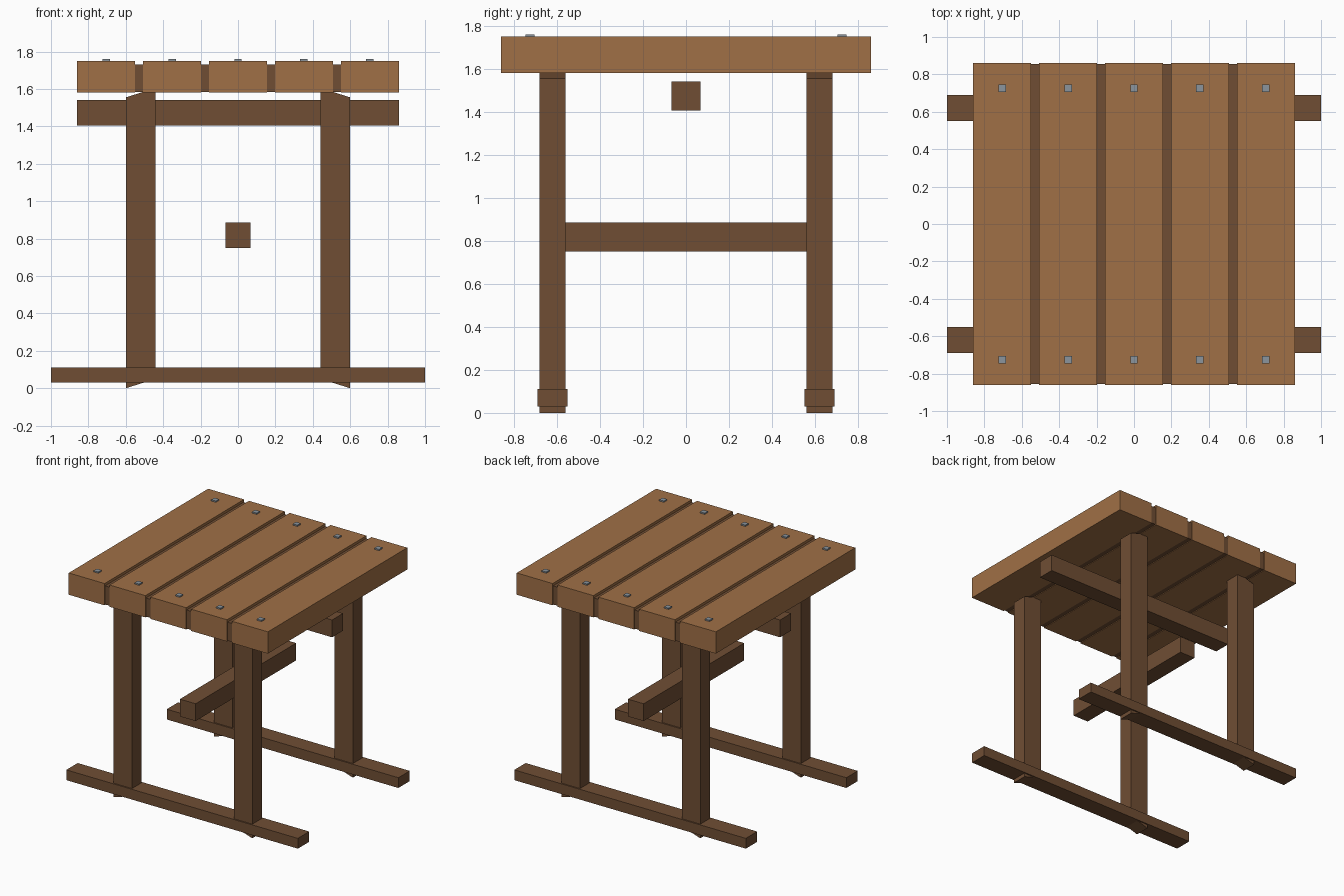
import bpy
import bmesh
from mathutils import Vector

cube = bpy.data.objects.get("Cube")
if cube:
    bpy.data.objects.remove(cube, do_unlink=True)


def material(name, rgb):
    mat = bpy.data.materials.new(name)
    mat.use_nodes = True
    mat.diffuse_color = (*rgb, 1)
    mat.node_tree.nodes["Principled BSDF"].inputs["Base Color"].default_value = (*rgb, 1)
    return mat


light_wood = material("light wood", (0.352, 0.162, 0.061))
dark_wood = material("dark wood", (0.162, 0.076, 0.034))
steel = material("steel", (0.26, 0.3, 0.34))


def box(name, low, high, mat, slant=0):
    """Box between two corners; slant lowers the ends on the outer x side."""
    low, high = Vector(low), Vector(high)
    size, centre = high - low, (low + high) / 2
    mesh = bpy.data.meshes.new(name)
    bm = bmesh.new()
    bmesh.ops.create_cube(bm, size=1)
    for v in bm.verts:
        v.co = v.co * size + centre
        if abs(v.co.x) < abs(centre.x):
            v.co.z += slant
    bm.to_mesh(mesh)
    bm.free()
    mesh.materials.append(mat)
    obj = bpy.data.objects.new(name, mesh)
    bpy.context.collection.objects.link(obj)
    return obj


# Tabletop planks with a bolt at each end
pitch, half = 0.3525, 0.155
for i in range(-2, 3):
    x = i * pitch
    box("plank", (x - half, -0.86, 1.58), (x + half, 0.86, 1.75), light_wood)
    for y in (-0.725, 0.725):
        box("bolt_head", (x - 0.02, y - 0.02, 1.74), (x + 0.02, y + 0.02, 1.76), steel)

# Recessed strips between the planks
for i in range(-2, 2):
    x = (i + 0.5) * pitch
    box("gap_strip", (x - 0.023, -0.855, 1.585), (x + 0.023, 0.855, 1.73), dark_wood)

# Legs with slanted ends, and a foot beam under each pair
for y in (-0.62, 0.62):
    for side in (-1, 1):
        xs = sorted((side * 0.44, side * 0.6))
        box("leg", (xs[0], y - 0.06, 0), (xs[1], y + 0.06, 1.555), dark_wood, slant=0.05)
    box("foot_beam", (-1, y - 0.07, 0.03), (1, y + 0.07, 0.11), dark_wood)

# Cross rail under the top and stretcher between the leg pairs
box("top_rail", (-0.86, -0.068, 1.405), (0.86, 0.068, 1.54), dark_wood)
box("stretcher", (-0.068, -0.62, 0.75), (0.068, 0.62, 0.885), dark_wood)
